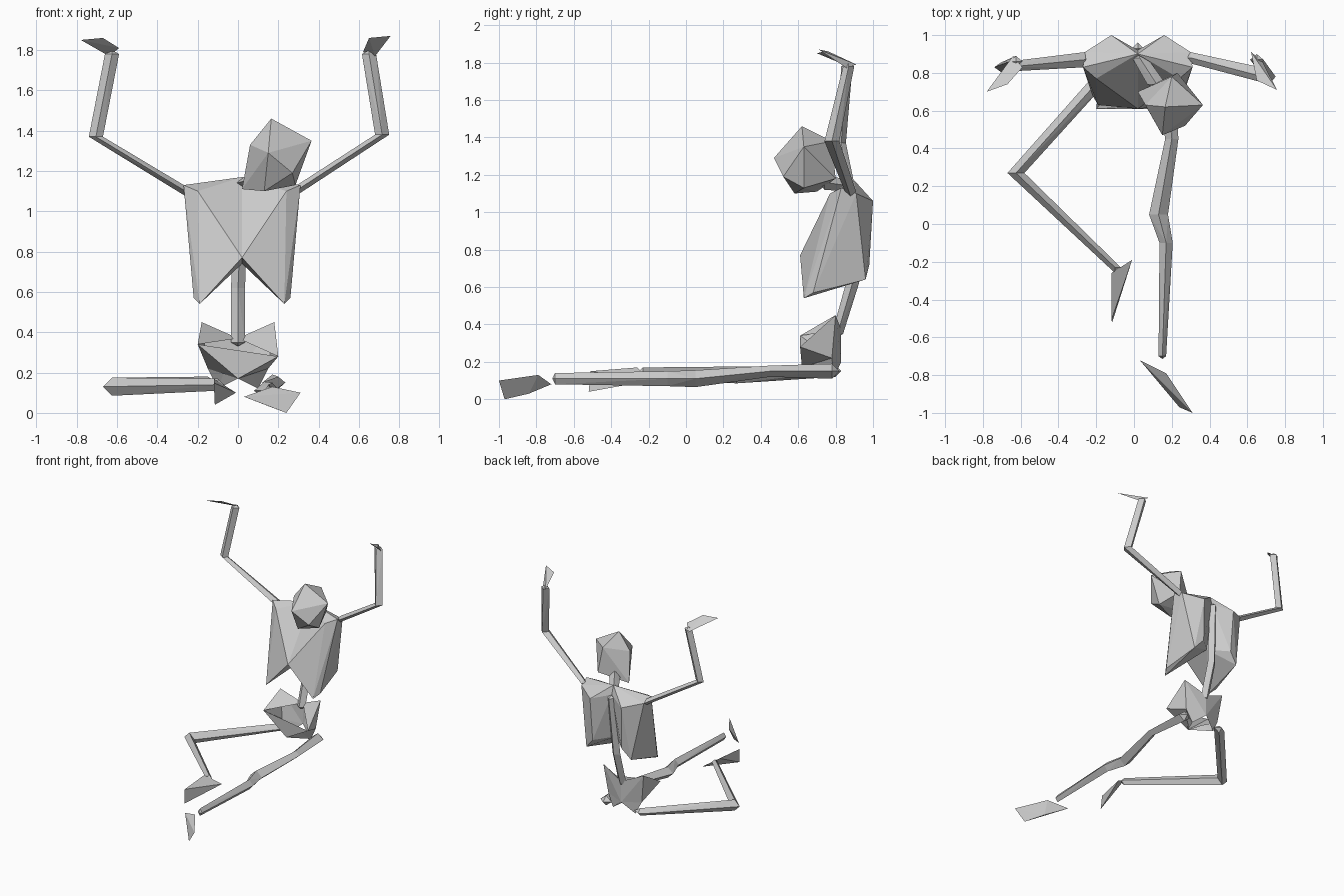
import bpy
import bmesh
from mathutils import Vector

default_cube = bpy.data.objects.get("Cube")
if default_cube:
    bpy.data.objects.remove(default_cube, do_unlink=True)

# One plain grey for the whole figure
GREY = (0.6, 0.6, 0.6, 1.0)
grey = bpy.data.materials.new("bone grey")
grey.use_nodes = True
grey.diffuse_color = GREY
grey.node_tree.nodes["Principled BSDF"].inputs["Base Color"].default_value = GREY


def finish(name, bm):
    """Turn a bmesh into a flat shaded object."""
    bmesh.ops.recalc_face_normals(bm, faces=bm.faces)
    mesh = bpy.data.meshes.new(name)
    bm.to_mesh(mesh)
    bm.free()
    mesh.materials.append(grey)
    obj = bpy.data.objects.new(name, mesh)
    bpy.context.collection.objects.link(obj)
    return obj


def add_hull(bm, points):
    """Add the faceted solid spanned by the points."""
    verts = [bm.verts.new(point) for point in points]
    result = bmesh.ops.convex_hull(bm, input=verts)
    spare = set(result["geom_interior"]) | set(result["geom_unused"])
    spare_verts = [item for item in spare if isinstance(item, bmesh.types.BMVert)]
    bmesh.ops.delete(bm, geom=spare_verts, context="VERTS")


def solid(name, points):
    bm = bmesh.new()
    add_hull(bm, points)
    return finish(name, bm)


def joint(centre, size):
    """Diamond of points around a joint, size being its half widths."""
    centre = Vector(centre)
    points = []
    for axis in range(3):
        offset = Vector()
        offset[axis] = size[axis]
        points += [centre + offset, centre - offset]
    return points


def limb(name, *joints):
    """Angular bones running from joint to joint."""
    bm = bmesh.new()
    for start, end in zip(joints, joints[1:]):
        add_hull(bm, joint(*start) + joint(*end))
    return finish(name, bm)


def mirrored(points, middle):
    return [(2 * middle - x, y, z) for x, y, z in points]


# Head: a faceted block tilted towards the left shoulder
solid("head", [
    (0.165, 0.62, 1.46), (0.365, 0.63, 1.35), (0.15, 0.47, 1.29),
    (0.27, 0.52, 1.19), (0.06, 0.63, 1.33), (0.285, 0.63, 1.13),
    (0.13, 0.58, 1.1), (0.02, 0.7, 1.11), (0.2, 0.78, 1.38),
    (0.23, 0.8, 1.18),
])
limb("neck",
     ((0.12, 0.74, 1.16), (0.05, 0.03, 0.04)),
     ((0.03, 0.88, 1.14), (0.04, 0.03, 0.03)))

# Rib cage: two lobes meeting at a notch in front and a groove behind
TORSO_MIDDLE = 0.02
rib_lobe = [
    (TORSO_MIDDLE, 0.9, 1.17), (TORSO_MIDDLE, 0.61, 0.77),
    (TORSO_MIDDLE, 0.92, 1.1), (TORSO_MIDDLE, 0.86, 0.74),
    (0.31, 0.83, 1.13), (0.3, 0.91, 1.1), (0.24, 0.77, 1.1),
    (0.16, 1.0, 1.06), (0.23, 0.63, 0.54), (0.26, 0.68, 0.57),
    (0.22, 0.96, 0.64), (0.15, 0.98, 0.72),
]
solid("left_ribs", rib_lobe)
solid("right_ribs", mirrored(rib_lobe, TORSO_MIDDLE))

# Spine between the rib cage and the pelvis
limb("spine",
     ((0.0, 0.81, 0.35), (0.035, 0.03, 0.02)),
     ((0.0, 0.89, 0.62), (0.035, 0.035, 0.02)),
     ((0.02, 0.93, 1.08), (0.03, 0.03, 0.02)))


# Pelvis: an open bowl with two wings, a front bar and a ring below each side
def pelvis():
    bm = bmesh.new()
    middle = {
        "sacrum": bm.verts.new((0.0, 0.83, 0.37)),
        "tail": bm.verts.new((0.0, 0.83, 0.2)),
        "pubis": bm.verts.new((0.0, 0.62, 0.17)),
    }
    fronts = []
    for side in (1, -1):
        part = dict(middle)
        part["wing"] = bm.verts.new((0.18 * side, 0.8, 0.45))
        part["front"] = bm.verts.new((0.2 * side, 0.61, 0.31 - 0.03 * side))
        part["hip"] = bm.verts.new((0.15 * side, 0.78, 0.22))
        part["seat"] = bm.verts.new((0.1 * side, 0.79, 0.12))
        part["arch"] = bm.verts.new((0.07 * side, 0.7, 0.2))
        fronts.append(part["front"])
        for names in ("sacrum wing front", "wing hip front", "wing sacrum tail",
                      "wing tail hip", "hip tail seat", "front hip pubis",
                      "hip seat arch", "seat pubis arch"):
            bm.faces.new([part[key] for key in names.split()])
    bm.faces.new([fronts[0], fronts[1], middle["pubis"]])
    return finish("pelvis", bm)


pelvis()

# Raised arms
limb("left_arm",
     ((0.3, 0.88, 1.11), (0.02, 0.03, 0.025)),
     ((0.715, 0.78, 1.38), (0.035, 0.04, 0.02)),
     ((0.65, 0.87, 1.78), (0.035, 0.03, 0.02)))
limb("right_arm",
     ((-0.26, 0.87, 1.1), (0.02, 0.04, 0.025)),
     ((-0.705, 0.83, 1.37), (0.035, 0.025, 0.02)),
     ((-0.625, 0.86, 1.78), (0.035, 0.03, 0.02)))

# Hands bent forward at the wrist
solid("left_hand", [
    (0.62, 0.91, 1.79), (0.65, 0.76, 1.86),
    (0.757, 0.71, 1.87), (0.68, 0.86, 1.77),
])
solid("right_hand", [
    (-0.78, 0.7, 1.85), (-0.67, 0.74, 1.86),
    (-0.59, 0.83, 1.81), (-0.64, 0.89, 1.77),
])

# Legs: the left stretched forward, the right folded outward
limb("left_leg",
     ((0.17, 0.78, 0.15), (0.05, 0.04, 0.04)),
     ((0.2, 0.45, 0.15), (0.035, 0.02, 0.03)),
     ((0.13, 0.05, 0.11), (0.05, 0.04, 0.045)),
     ((0.17, -0.1, 0.11), (0.035, 0.05, 0.04)),
     ((0.15, -0.7, 0.11), (0.02, 0.015, 0.03)))
limb("right_leg",
     ((-0.15, 0.8, 0.15), (0.05, 0.03, 0.03)),
     ((-0.625, 0.27, 0.13), (0.045, 0.02, 0.045)),
     ((-0.1, -0.23, 0.14), (0.03, 0.03, 0.03)))

# Feet
solid("left_foot", [
    (0.03, -0.72, 0.08), (0.17, -0.79, 0.13), (0.31, -1.0, 0.1),
    (0.24, -0.97, 0.0), (0.16, -0.84, 0.03),
])
solid("right_foot", [
    (-0.115, -0.52, 0.04), (-0.12, -0.51, 0.15),
    (-0.01, -0.19, 0.1), (-0.12, -0.26, 0.17),
])
